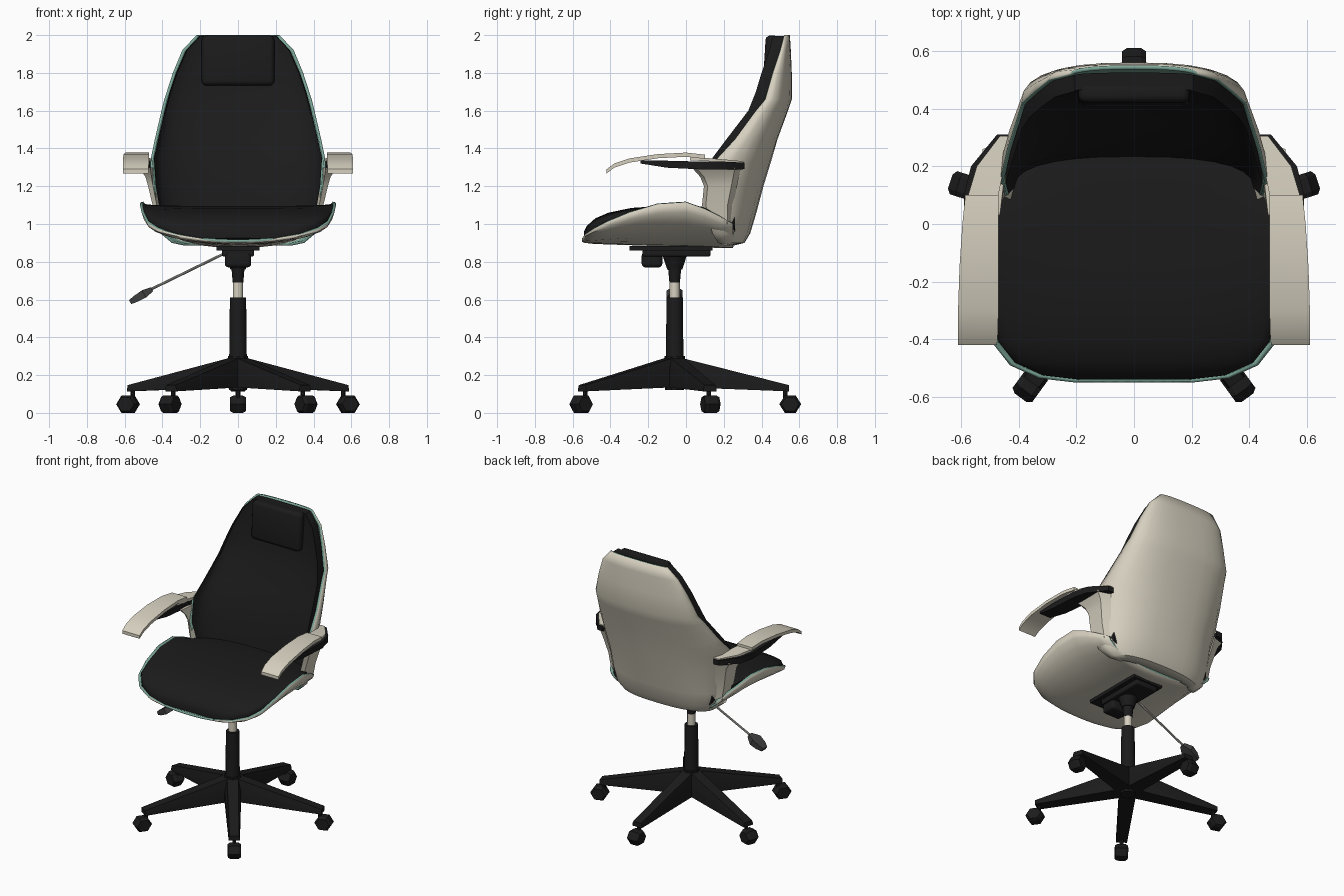
import bpy, bmesh, math
from mathutils import Vector, Matrix

if "Cube" in bpy.data.objects:
    bpy.data.objects.remove(bpy.data.objects["Cube"])


def mat(name, rgb):
    m = bpy.data.materials.new(name)
    m.diffuse_color = (*rgb, 1)
    m.use_nodes = True
    m.node_tree.nodes["Principled BSDF"].inputs["Base Color"].default_value = m.diffuse_color
    return m


BLACK = mat("black", (0.011, 0.011, 0.011))
BEIGE = mat("beige", (0.67, 0.63, 0.52))
TEAL = mat("teal trim", (0.2, 0.38, 0.31))
GREY = mat("dark grey", (0.05, 0.052, 0.05))
STEEL = mat("steel", (0.45, 0.44, 0.40))


def finish(bm, name, mats, angle=35):
    me = bpy.data.meshes.new(name)
    bm.to_mesh(me)
    bm.free()
    ob = bpy.data.objects.new(name, me)
    bpy.context.collection.objects.link(ob)
    for m in mats:
        me.materials.append(m)
    bpy.ops.object.select_all(action='DESELECT')
    ob.select_set(True)
    bpy.context.view_layer.objects.active = ob
    bpy.ops.object.shade_smooth_by_angle(angle=math.radians(angle))
    return ob


def loft(name, rings, mats, closed=True, angle=35):
    """Skin a list of equal rings; closed rings get end caps."""
    bm = bmesh.new()
    rows = [[bm.verts.new(p) for p in r] for r in rings]
    n = len(rows[0])
    for a, b in zip(rows, rows[1:]):
        for i in range(n if closed else n - 1):
            j = (i + 1) % n
            bm.faces.new((a[i], a[j], b[j], b[i]))
    if closed:
        bm.faces.new(rows[0])
        bm.faces.new(rows[-1])
    bmesh.ops.recalc_face_normals(bm, faces=bm.faces)
    if not closed:  # make open shells face outward
        mid = sum((v.co for v in bm.verts), Vector()) / len(bm.verts)
        if sum(f.calc_area() * f.normal.dot(f.calc_center_median() - mid) for f in bm.faces) < 0:
            bmesh.ops.reverse_faces(bm, faces=bm.faces)
    return finish(bm, name, mats, angle)


def shell(name, rings):
    ob = loft(name, rings, [BEIGE, TEAL], closed=False)
    s = ob.modifiers.new("thickness", 'SOLIDIFY')
    s.thickness, s.offset = 0.014, -1
    s.material_offset = s.material_offset_rim = 1
    return ob


def rod(name, p, q, r1, r2, m, sides=12):
    p, q = Vector(p), Vector(q)
    bm = bmesh.new()
    rot = (q - p).to_track_quat('Z', 'Y').to_matrix().to_4x4()
    bmesh.ops.create_cone(bm, cap_ends=True, segments=sides, radius1=r1, radius2=r2,
                          depth=(q - p).length, matrix=Matrix.Translation((p + q) / 2) @ rot)
    return finish(bm, name, [m])


def box(name, c, size, m, bevel=0.0, rot=Matrix()):
    bm = bmesh.new()
    bmesh.ops.create_cube(bm, size=1, matrix=Matrix.Translation(c) @ rot @ Matrix.Diagonal((*size, 1)))
    if bevel:
        bmesh.ops.bevel(bm, geom=bm.edges[:], offset=bevel, segments=3, profile=0.5, affect='EDGES')
    return finish(bm, name, [m])


def arc(w, c, e, p=1.0, n=14):
    """Half superellipse across x: value c in the middle, e at x = +-w."""
    out = []
    for i in range(n + 1):
        t = math.pi * (i / n - 0.5)
        s = math.sin(t)
        out.append((math.copysign(w * abs(s) ** p, s), e + (c - e) * max(0, math.cos(t)) ** p))
    return out


def quad(x0, x1, y, z, t):
    return [(x0, y, z), (x1, y, z), (x1, y, z - t), (x0, y, z - t)]


# Back shell: z, half width, rear y, edge y
back = [(.885, .28, .25, .20), (.90, .35, .31, .17), (.95, .41, .34, .14), (1.05, .44, .37, .11),
        (1.2, .455, .41, .10), (1.33, .465, .45, .15), (1.45, .44, .485, .26), (1.6, .405, .54, .37),
        (1.66, .39, .56, .42), (1.8, .345, .56, .46), (1.92, .295, .555, .50), (2.0, .22, .55, .52)]
shell("back_shell", [[(x, y, z) for x, y in arc(w, c, e, .8)] for z, w, c, e in back])

# Back cushion: z, half width, centre y, edge y
pad = [(1.05, .41, .23, .13), (1.2, .435, .255, .105), (1.35, .445, .30, .14), (1.45, .423, .345, .215),
       (1.6, .388, .41, .33), (1.7, .362, .44, .37), (1.8, .328, .455, .40), (1.92, .275, .465, .44),
       (1.995, .205, .47, .46)]
loft("back_cushion", [[(x, y, z) for x, y in arc(w, c, e, .8)] +
                      [(x, y + .055, z) for x, y in reversed(arc(w, c, e, .8))]
                      for z, w, c, e in pad], [BLACK])
box("headrest", (0, .452, 1.865), (.385, .075, .265), BLACK, .025, Matrix.Rotation(-.06, 4, 'X'))

# Seat shell: y, half width, bottom z, rim z, cushion top z
seat = [(-.55, .20, .905, .925, .96), (-.535, .33, .90, .945, .99), (-.49, .43, .895, .975, 1.03),
        (-.42, .485, .892, 1.01, 1.06), (-.3, .51, .888, 1.06, 1.085), (-.15, .52, .883, 1.105, 1.095),
        (0, .515, .88, 1.115, 1.095), (.1, .49, .876, 1.08, 1.09), (.18, .455, .873, 1.04, 1.08),
        (.25, .42, .872, 1.0, 1.07)]
shell("seat_shell", [[(x, y, z) for x, z in arc(w, c, e)] for y, w, c, e, _ in seat])

# Seat cushion fills the seat shell
rings = []
for y, w, c, e, t in seat:
    w -= .016 if y < .05 else .035
    top = arc(w, t, max(e, t - .03) - .004, .7)
    low = arc(w, c + .02, e - .006)
    rings.append([(x, y + .01, z) for x, z in top] + [(x, y + .01, z) for x, z in reversed(low)])
loft("seat_cushion", rings, [BLACK], angle=50)

# Armrests
for s, side in ((-1, "left"), (1, "right")):
    top = [(-.42, .475, .61, 1.29), (-.38, .472, .61, 1.32), (-.3, .47, .61, 1.347),
           (-.15, .47, .605, 1.37), (0, .47, .595, 1.378), (.1, .47, .585, 1.367)]
    loft(side + "_arm_pad", [quad(s * a, s * b, y, z, .022) for y, a, b, z in top], [BEIGE])
    bar = [(-.24, .50, .585, 1.335, .015), (-.1, .485, .59, 1.335, .037), (.1, .475, .59, 1.33, .042),
           (.2, .45, .565, 1.33, .042), (.31, .43, .475, 1.325, .035)]
    loft(side + "_arm_bar", [quad(s * a, s * b, y, z, t) for y, a, b, z, t in bar], [BLACK])
    plate = [(.02, .475, .575, 1.352), (.1, .47, .575, 1.35), (.2, .45, .545, 1.342), (.305, .43, .465, 1.332)]
    loft(side + "_arm_plate", [quad(s * a, s * b, y, z, .016) for y, a, b, z in plate], [BEIGE])
    post = [(1.0, .40, .432, .11, .22), (1.1, .43, .452, .085, .22), (1.2, .45, .476, .095, .24),
            (1.25, .458, .49, .075, .25), (1.3, .465, .525, .03, .26)]
    loft(side + "_arm_bracket", [[(s * a, y0, z), (s * b, y0 + .02, z), (s * b, y1, z),
                                  (s * (a - .03), y1 + .03, z)] for z, a, b, y0, y1 in post], [BEIGE])

# Tilt mechanism and gas column
CY = -.06
box("mount_plate", (0, -.08, .872), (.23, .44, .022), BLACK)
box("tilt_housing", (0, -.05, .848), (.17, .36, .04), BLACK, .01)
box("tilt_knob", (0, -.18, .81), (.14, .11, .08), BLACK, .02)
rod("tilt_socket", (0, CY, .76), (0, CY, .85), .04, .07, BLACK)
rod("column_neck", (0, CY, .69), (0, CY, .78), .028, .036, BLACK)
rod("gas_piston", (0, CY, .58), (0, CY, .72), .027, .027, BEIGE)
rod("column_sleeve", (0, CY, .25), (0, CY, .61), .047, .043, BLACK)

# Height lever with paddle
rod("lever_rod", (-.08, CY, .84), (-.47, CY, .65), .007, .007, STEEL, 8)
d = Vector((-.11, 0, -.065)).normalized()
paddle = [(0, .015, .012), (.05, .042, .022), (.10, .036, .018), (.135, .022, .012)]
up = Vector((d.z, 0, -d.x))
loft("lever_paddle", [[Vector((-.455, CY, .655)) + d * k + Vector((0, a * w, 0)) + up * (b * h)
                       for a, b in ((-1, -1), (1, -1), (1, 1), (-1, 1))] for k, w, h in paddle], [GREY])

# Five-star base with casters
rod("base_hub", (0, CY, .12), (0, CY, .30), .05, .055, BLACK, 10)
for i in range(5):
    m = Matrix.Translation((0, CY, 0)) @ Matrix.Rotation(math.tau * i / 5, 4, 'Z')
    leg = [(.0, .05, .04, .135, .30), (.06, .053, .036, .135, .285), (.605, .036, .03, .114, .147)]
    loft(f"base_leg_{i}", [[m @ Vector(p) for p in
                            ((-w, r, z0), (w, r, z0), (w, r, (z0 + z1) / 2), (v, r, z1), (-v, r, z1),
                             (-w, r, (z0 + z1) / 2))] for r, w, v, z0, z1 in leg], [BLACK], angle=20)
    rod(f"caster_stem_{i}", m @ Vector((0, .585, .07)), m @ Vector((0, .585, .125)), .012, .012, BLACK, 8)
    hexes = []
    for x, k in ((-.042, .8), (-.025, 1), (.025, 1), (.042, .8)):
        hexes.append([m @ Vector((x, .612 + k * .058 * math.cos(math.tau * j / 6),
                                  .046 + k * .053 * math.sin(math.tau * j / 6))) for j in range(6)])
    loft(f"caster_{i}", hexes, [BLACK], angle=20)
